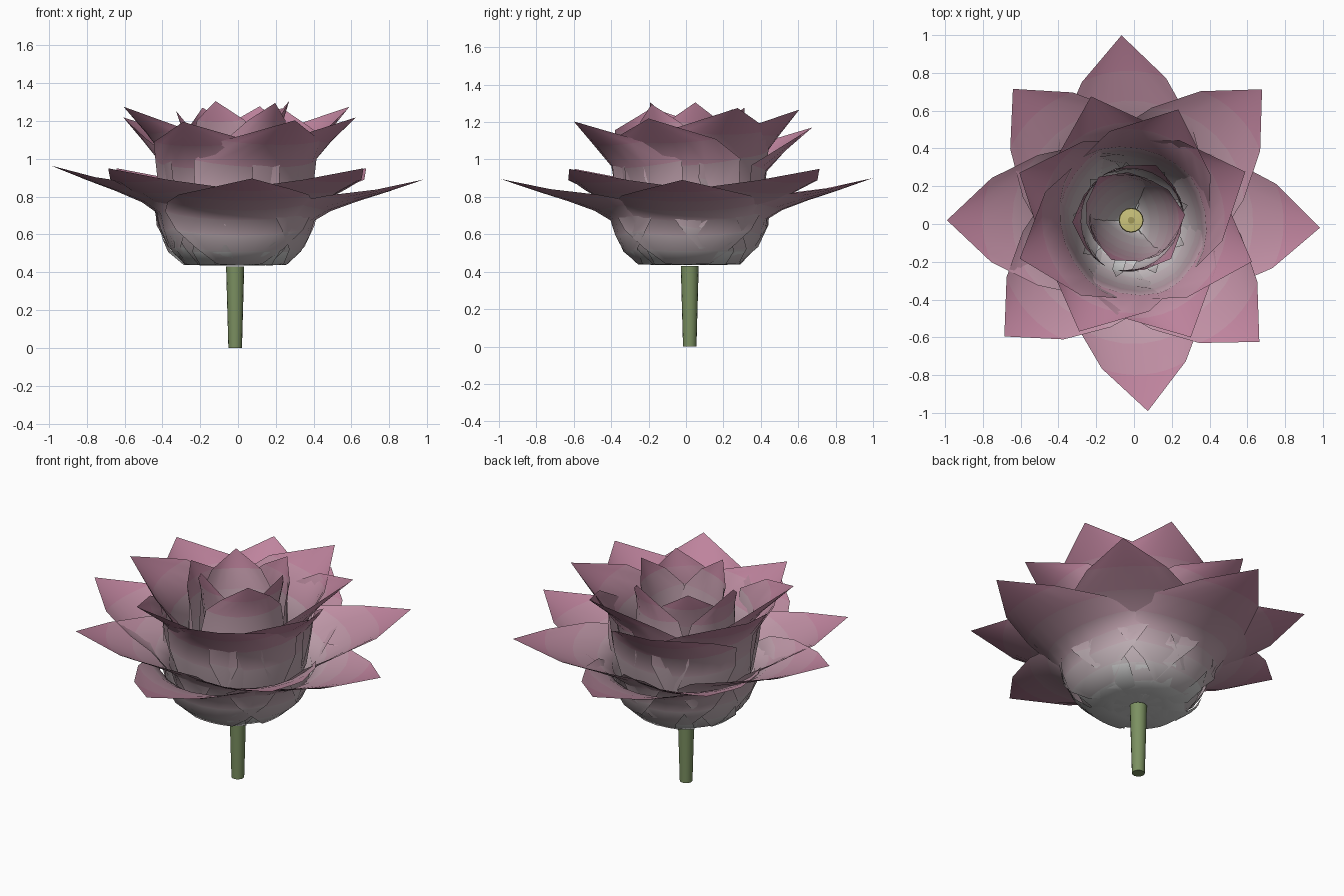
import bpy, bmesh, math
from mathutils import Vector

cube = bpy.data.objects.get("Cube")
if cube:
    bpy.data.objects.remove(cube, do_unlink=True)

AXIS = Vector((-0.015, 0.02, 0.435))   # where every petal joins the stem


def material(name, color):
    mat = bpy.data.materials.new(name)
    mat.use_nodes = True
    rgba = (*color, 1)
    mat.diffuse_color = rgba
    mat.node_tree.nodes["Principled BSDF"].inputs["Base Color"].default_value = rgba
    return mat


# Petal colour fades from pale base to pink tip in bands
PALE, PINK = Vector((0.53, 0.52, 0.52)), Vector((0.52, 0.23, 0.34))
BANDS = 8
petal_mats = [material(f"petal_band_{i}", PALE.lerp(PINK, i / (BANDS - 1))) for i in range(BANDS)]
green = material("stem_green", (0.2, 0.28, 0.12))
yellow = material("pod_yellow", (0.6, 0.55, 0.2))
ochre = material("pod_ochre", (0.36, 0.32, 0.1))


def petal_mesh(name, rows, cup, columns=8, pink=1.0):
    """Wrap each (reach, height, half width) row inward as an arc round the flower."""
    bm = bmesh.new()
    inward = Vector((-0.8, 0, 0.2))
    grid = []
    for r, z, w in rows:
        line = []
        for j in range(columns + 1):
            a = (2 * j / columns - 1) * w / cup
            p = Vector((r, cup * math.sin(a), z)) + inward * cup * (1 - math.cos(a))
            line.append(bm.verts.new(p))
        grid.append(line)
    last = len(rows) - 2
    for i in range(last + 1):
        for j in range(columns):
            f = bm.faces.new((grid[i][j], grid[i + 1][j], grid[i + 1][j + 1], grid[i][j + 1]))
            f.smooth = True
            f.material_index = round((i / last) ** 1.4 * pink * (BANDS - 1))
    bmesh.ops.remove_doubles(bm, verts=bm.verts[:], dist=0.0005)
    mesh = bpy.data.meshes.new(name)
    bm.to_mesh(mesh)
    bm.free()
    for mat in petal_mats:
        mesh.materials.append(mat)
    return mesh


def place_ring(name, mesh, petals):
    """Place one petal per (angle, reach scale, height scale)."""
    for i, (angle, reach, height) in enumerate(petals):
        ob = bpy.data.objects.new(f"{name}_{i + 1}", mesh)
        bpy.context.collection.objects.link(ob)
        ob.location = AXIS
        ob.rotation_euler.z = math.radians(angle)
        ob.scale = (reach, 1, height)


# Wide open outer petals on narrow claws: four on the axes, four on the diagonals
outer = petal_mesh("outer_petal", [
    (0.02, 0, 0.01), (0.15, 0.0, 0.06), (0.27, 0.005, 0.12), (0.345, 0.08, 0.24),
    (0.39, 0.17, 0.39), (0.415, 0.255, 0.49), (0.5, 0.31, 0.48), (0.64, 0.365, 0.4),
    (0.8, 0.42, 0.235), (0.99, 0.49, 0)], 0.43)
place_ring("outer_petal", outer, [
    (-2.3, 1.01, 0.93), (93, 0.99, 0.95), (180, 0.985, 1.08), (-85, 1.025, 0.94)])
place_ring("diagonal_petal", outer, [
    (45, 0.99, 1.05), (132, 0.945, 1.05), (222.5, 0.92, 1.05), (-43.5, 0.945, 1.05)])

# Eight upright petals
middle = petal_mesh("middle_petal", [
    (0.02, 0, 0.01), (0.13, 0.0, 0.06), (0.22, 0.02, 0.11), (0.29, 0.12, 0.2),
    (0.335, 0.26, 0.32), (0.36, 0.41, 0.42), (0.385, 0.54, 0.44),
    (0.49, 0.665, 0.32), (0.65, 0.8, 0)], 0.42)
place_ring("middle_petal", middle, [
    (23, 1.01, 1.05), (67, 0.98, 1.04), (108, 1.06, 0.92), (157, 0.99, 0.98),
    (199, 0.96, 1.05), (245, 1.0, 0.95), (297, 1.07, 0.96), (341, 1.04, 0.98)])

# Bud of two sets of three petals, the inner set narrowing down to the pod
bud = petal_mesh("bud_petal", [
    (0.02, 0, 0.02), (0.12, 0.0, 0.06), (0.19, 0.04, 0.12), (0.245, 0.15, 0.2),
    (0.265, 0.32, 0.28), (0.26, 0.5, 0.3), (0.255, 0.66, 0.25),
    (0.27, 0.76, 0.15), (0.3, 0.86, 0)], 0.26)
place_ring("bud_petal", bud, [(182, 1.04, 0.95), (66, 1.07, 0.98), (-44, 0.98, 1.0)])
heart = petal_mesh("heart_petal", [
    (0.02, 0, 0.02), (0.06, 0.03, 0.08), (0.1, 0.13, 0.18), (0.15, 0.28, 0.26),
    (0.2, 0.46, 0.29), (0.23, 0.64, 0.25), (0.255, 0.76, 0.15), (0.29, 0.87, 0)], 0.22)
place_ring("heart_petal", heart, [(127, 0.99, 0.96), (6, 0.99, 1.0), (-116, 0.81, 1.0)])

# Small pointed bracts hugging the bowl, some outside and some just inside
bract = petal_mesh("bract", [
    (0.02, 0.0, 0.01), (0.15, 0.002, 0.03), (0.27, 0.004, 0.055),
    (0.355, 0.09, 0.05), (0.4, 0.2, 0)], 0.35, 4, 0.1)
place_ring("bract", bract, [(k * 22.5 + 11, 0.94 + 0.06 * (k % 2), 0.8 + 0.25 * (k % 3 == 0))
                            for k in range(16)])

# Thin pointed filaments round the bud
filament = petal_mesh("filament", [
    (0.05, 0.01, 0.01), (0.2, 0.03, 0.03), (0.28, 0.16, 0.03), (0.31, 0.38, 0)], 0.1, 2, 0.1)
place_ring("filament", filament, [(k * 40 + 15, 1, 0.9 + 0.1 * (k % 2)) for k in range(9)])


def lathe(name, profile, mats, sides=16):
    """Turn (radius, height) points into a closed round part."""
    bm = bmesh.new()
    rings = [[bm.verts.new((r * math.cos(math.tau * k / sides), r * math.sin(math.tau * k / sides), z))
              for k in range(sides)] for r, z in profile]
    for low, high in zip(rings, rings[1:]):
        for k in range(sides):
            n = (k + 1) % sides
            bm.faces.new((low[k], low[n], high[n], high[k]))
    bm.faces.new(rings[0][::-1])
    cap = bm.faces.new(rings[-1])
    cap.material_index = len(mats) - 1
    mesh = bpy.data.meshes.new(name)
    bm.to_mesh(mesh)
    bm.free()
    for mat in mats:
        mesh.materials.append(mat)
    ob = bpy.data.objects.new(name, mesh)
    bpy.context.collection.objects.link(ob)
    ob.location = (AXIS.x, AXIS.y, 0)
    bpy.ops.object.select_all(action="DESELECT")
    ob.select_set(True)
    bpy.context.view_layer.objects.active = ob
    bpy.ops.object.shade_smooth_by_angle(angle=math.radians(40))


lathe("stem", [(0.036, 0), (0.048, 0.43)], [green])
lathe("seed_pod", [(0.025, 0.44), (0.035, 0.52), (0.066, 0.58), (0.062, 0.6), (0.018, 0.605)],
      [yellow, ochre])
